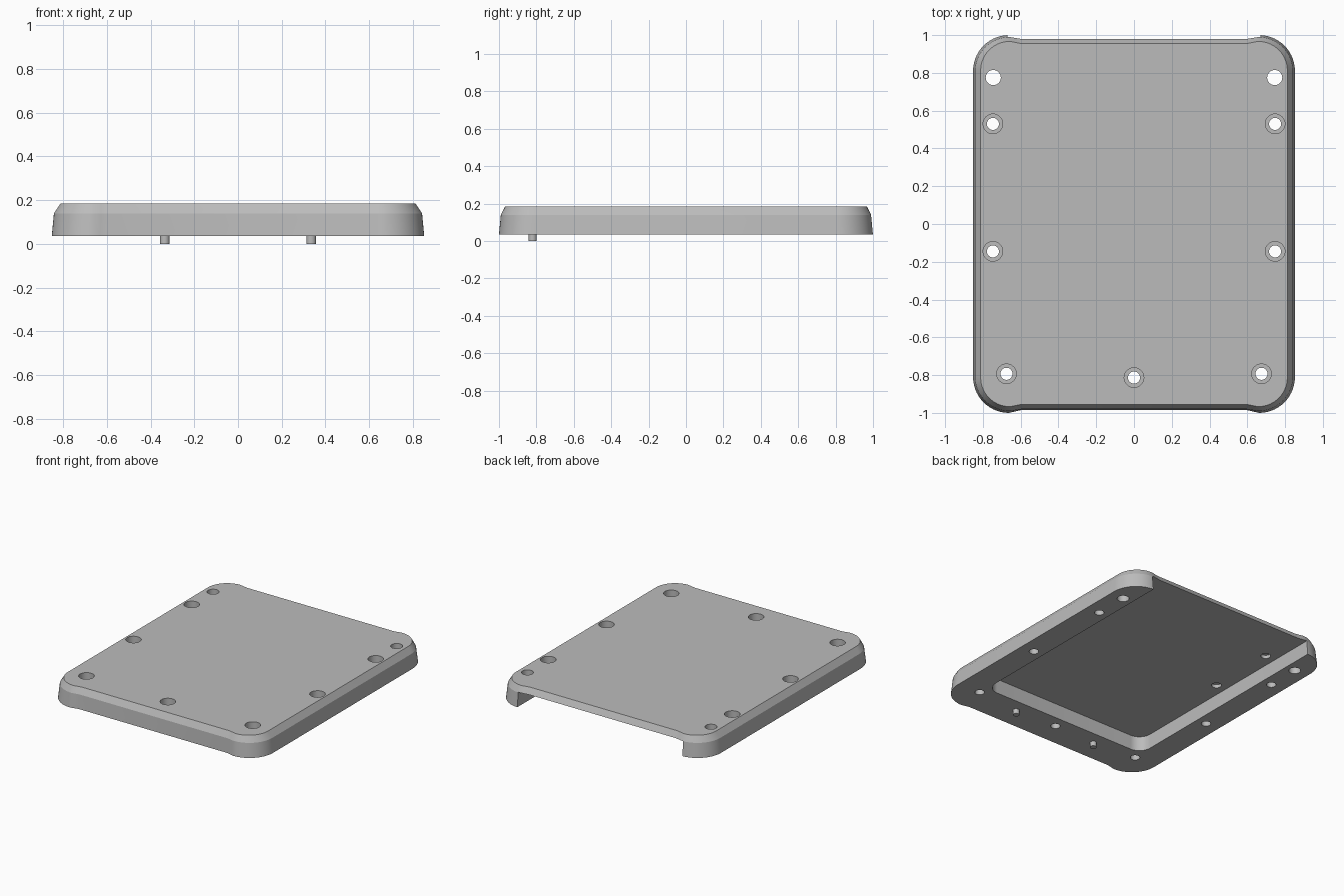
import bpy, bmesh, math

if "Cube" in bpy.data.objects:
    bpy.data.objects.remove(bpy.data.objects["Cube"], do_unlink=True)

BOTTOM, SHOULDER, TOP = 0.035, 0.14, 0.185

grey = bpy.data.materials.new("plain grey")
grey.use_nodes = True
COLOUR = (0.5, 0.5, 0.5, 1)
grey.diffuse_color = COLOUR
grey.node_tree.nodes["Principled BSDF"].inputs["Base Color"].default_value = COLOUR


def outline(hx, hy, r, dip):
    """Rounded rectangle whose short ends dip slightly between the corners."""
    quarter = [(hx - r + r * math.cos(a), hy - r + r * math.sin(a))
               for a in (math.pi / 2 * i / 14 for i in range(15))]
    if dip:
        quarter += [(hx - r - 0.03, hy - dip / 2), (hx - r - 0.06, hy - dip)]
    half = quarter + [(-x, y) for x, y in reversed(quarter)]
    return half + [(-x, -y) for x, y in half]


def loft(name, sections):
    """Skin a stack of (points, z) outlines and cap both ends."""
    bm = bmesh.new()
    rings = [[bm.verts.new((x, y, z)) for x, y in pts] for pts, z in sections]
    for low, high in zip(rings, rings[1:]):
        for i in range(len(low)):
            j = (i + 1) % len(low)
            bm.faces.new((low[i], low[j], high[j], high[i]))
    bm.faces.new(rings[0][::-1])
    bm.faces.new(rings[-1])
    bmesh.ops.recalc_face_normals(bm, faces=bm.faces)
    mesh = bpy.data.meshes.new(name)
    bm.to_mesh(mesh)
    bm.free()
    obj = bpy.data.objects.new(name, mesh)
    bpy.context.collection.objects.link(obj)
    mesh.materials.append(grey)
    return obj


def cylinder(name, x, y, r, z0, z1):
    pts = [(x + r * math.cos(a), y + r * math.sin(a))
           for a in (math.tau * i / 32 for i in range(32))]
    return loft(name, [(pts, z0), (pts, z1)])


# Tapered shell with a chamfered top edge
cover = loft("cover", [
    (outline(0.852, 1.0, 0.19, 0.014), BOTTOM),
    (outline(0.842, 0.99, 0.185, 0.01), SHOULDER),
    (outline(0.812, 0.967, 0.155, 0.012), TOP)])

# Underside pocket, open at the back
pocket = [(x, y + 0.475) for x, y in outline(0.67, 1.2, 0.09, 0)]
cutters = [loft("pocket_cutter", [(pocket, -0.1), (pocket, SHOULDER + 0.001)])]

# Plain holes, counterbored screw holes and blind holes in the pocket ceiling
for side in (-1, 1):
    cutters.append(cylinder("hole_cutter", side * 0.745, 0.775, 0.04, -0.1, 0.3))
    for y in (0.66, 0.15):
        cutters.append(cylinder("blind_cutter", side * 0.59, y, 0.033, 0.1, 0.165))
screws = [(s * x, y) for s in (-1, 1)
          for x, y in ((0.747, 0.53), (0.747, -0.145), (0.675, -0.793))]
for x, y in screws + [(0, -0.813)]:
    cutters.append(cylinder("screw_cutter", x, y, 0.032, -0.1, 0.3))
    cutters.append(cylinder("bore_cutter", x, y, 0.052, 0.105, 0.3))

for cutter in cutters:
    cutter.hide_render = True
    mod = cover.modifiers.new("cut", "BOOLEAN")
    mod.operation, mod.solver, mod.object = "DIFFERENCE", "EXACT", cutter

# Bake the cuts and drop the cutters
bpy.context.view_layer.update()
graph = bpy.context.evaluated_depsgraph_get()
baked = bpy.data.meshes.new_from_object(cover.evaluated_get(graph))
cover.modifiers.clear()
cover.data = baked
for cutter in cutters:
    bpy.data.objects.remove(cutter, do_unlink=True)

# Locating pins under the front rim
parts = [cover]
for side, label in ((1, "left"), (-1, "right")):
    parts.append(cylinder(label + "_pin", side * 0.335, -0.82, 0.022, 0, BOTTOM + 0.01))

bpy.ops.object.select_all(action="DESELECT")
for part in parts:
    part.select_set(True)
bpy.context.view_layer.objects.active = cover
bpy.ops.object.shade_smooth_by_angle(angle=math.radians(20))
